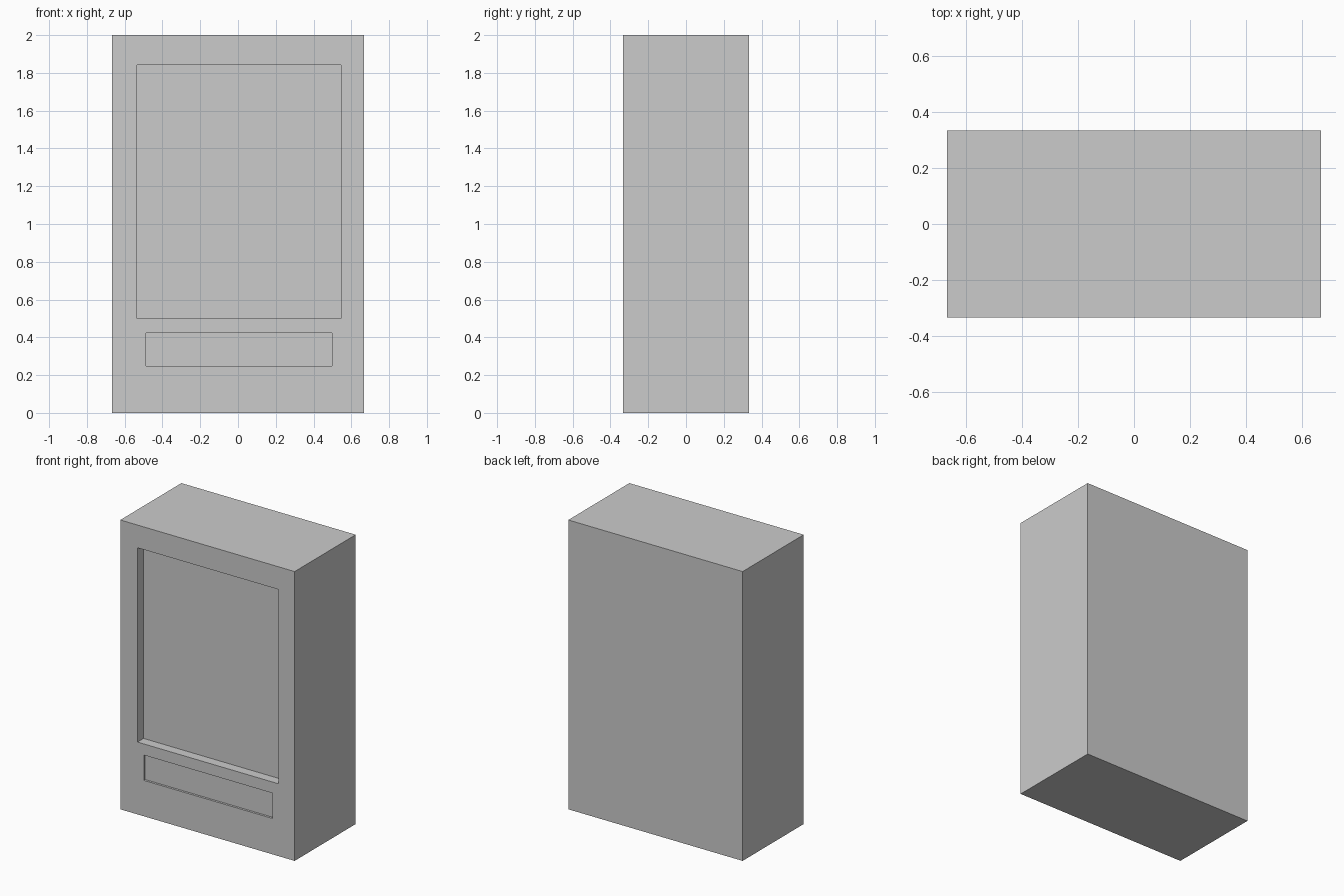
import bpy

if "Cube" in bpy.data.objects:
    bpy.data.objects.remove(bpy.data.objects["Cube"])

W, D, H = 1.333, 0.667, 2.0
FRONT = -D / 2


def box(name, x0, x1, y0, y1, z0, z1):
    bpy.ops.mesh.primitive_cube_add(
        size=1, location=((x0 + x1) / 2, (y0 + y1) / 2, (z0 + z1) / 2))
    ob = bpy.context.object
    ob.name = name
    ob.scale = (x1 - x0, y1 - y0, z1 - z0)
    bpy.ops.object.transform_apply(location=True, rotation=False, scale=True)
    return ob


def recess(body, name, x0, x1, z0, z1, depth):
    """Sink a rectangular pocket into the front of the body."""
    cutter = box(name, x0, x1, FRONT - 0.1, FRONT + depth, z0, z1)
    cutter.hide_render = True
    mod = body.modifiers.new(name, 'BOOLEAN')
    mod.operation = 'DIFFERENCE'
    mod.solver = 'EXACT'
    mod.object = cutter
    bpy.context.view_layer.objects.active = body
    bpy.ops.object.modifier_apply(modifier=mod.name)
    bpy.data.objects.remove(cutter)


# Cabinet
cabinet = box("cabinet", -W / 2, W / 2, -D / 2, D / 2, 0, H)

# Display window and dispensing tray
recess(cabinet, "window_recess", -0.535, 0.545, 0.50, 1.843, 0.066)
recess(cabinet, "tray_recess", -0.487, 0.497, 0.248, 0.423, 0.015)
